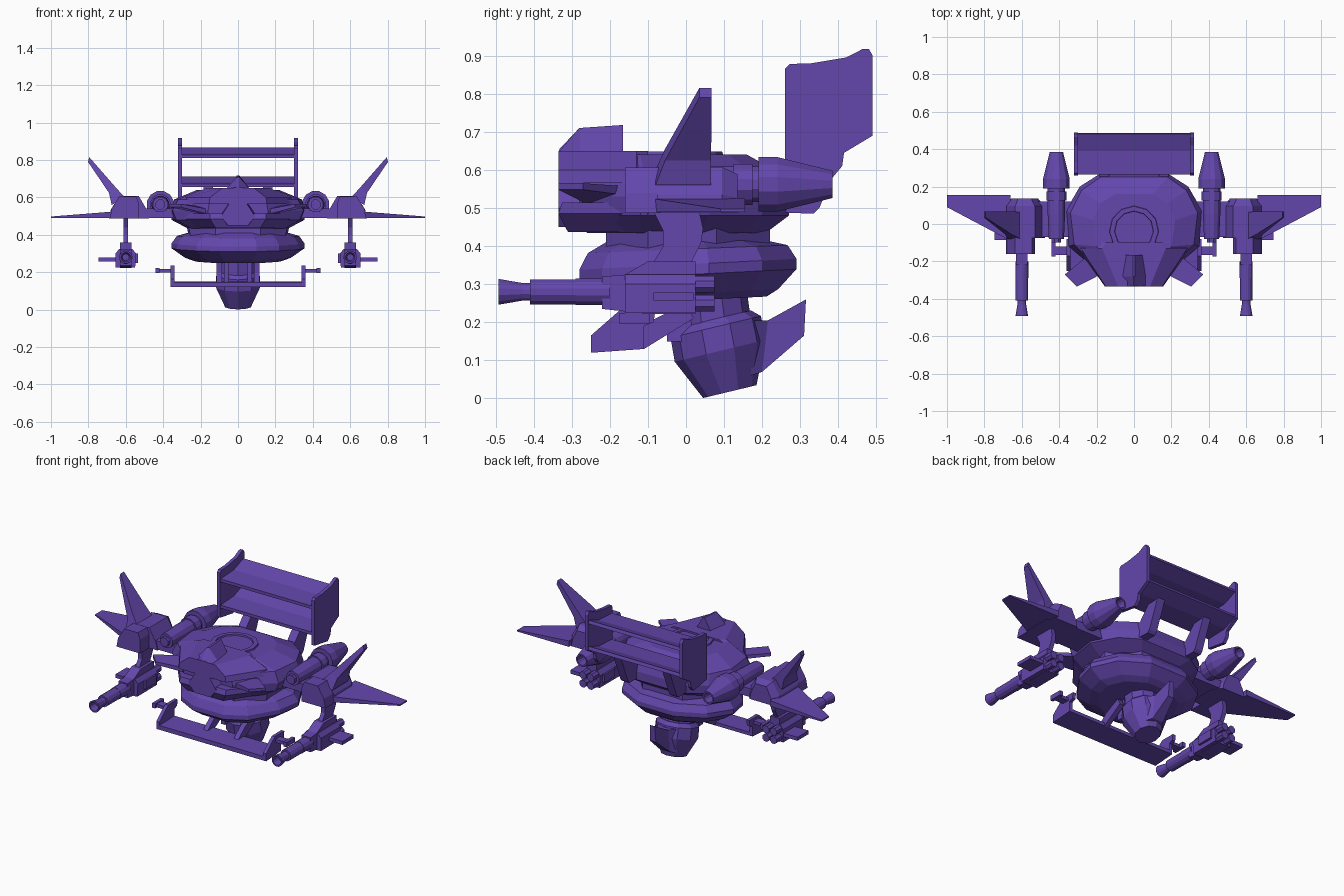
import bpy, bmesh, math
from mathutils import Vector

purple = bpy.data.materials.new("purple paint")
purple.diffuse_color = (0.125, 0.062, 0.41, 1)


def loft(name, rings, mirror=False):
    """Skin a list of equal-length rings and cap both ends."""
    bm = bmesh.new()
    for s in ((1, -1) if mirror else (1,)):
        vs = [[bm.verts.new((s * p[0], p[1], p[2])) for p in r] for r in rings]
        n = len(rings[0])
        for a, b in zip(vs, vs[1:]):
            for i in range(n):
                j = (i + 1) % n
                bm.faces.new((a[i], a[j], b[j], b[i]))
        bm.faces.new(vs[0])
        bm.faces.new(vs[-1])
    bmesh.ops.recalc_face_normals(bm, faces=bm.faces[:])
    me = bpy.data.meshes.new(name)
    bm.to_mesh(me)
    bm.free()
    me.materials.append(purple)
    ob = bpy.data.objects.new(name, me)
    bpy.context.collection.objects.link(ob)
    return ob


def side_plate(name, yz, x0, x1, mirror=False):
    return loft(name, [[(x, y, z) for y, z in yz] for x in (x0, x1)], mirror)


def box(name, x, y, z, mirror=False):
    yz = [(y[0], z[0]), (y[1], z[0]), (y[1], z[1]), (y[0], z[1])]
    return side_plate(name, yz, x[0], x[1], mirror)


def tube(name, cx, cz, yr, n=12, mirror=True):
    """Turned part along y from (y, radius) pairs."""
    def ring(y, r):
        return [(cx + r * math.cos(math.tau * (i + .5) / n), y,
                 cz + r * math.sin(math.tau * (i + .5) / n)) for i in range(n)]
    return loft(name, [ring(*p) for p in yr], mirror)


def outline(half, z, tilt=0.0):
    """Symmetric plan outline from its right half, front to rear."""
    full = half + [(-x, y) for x, y in reversed(half)]
    return [(x, y, z + tilt * y) for x, y in full]


# --- Upper hull, wide facets stepping in at the top ---
loft("upper_hull", [
    outline([(.13, -.26), (.25, -.12), (.27, .04), (.22, .15), (.12, .21)], .435),
    outline([(.16, -.28), (.33, -.12), (.355, .06), (.28, .20), (.17, .27)], .48),
    outline([(.16, -.28), (.35, -.12), (.365, .07), (.29, .20), (.18, .27)], .53),
    outline([(.15, -.28), (.32, -.11), (.34, .06), (.28, .18), (.18, .25)], .59),
    outline([(.12, -.24), (.20, -.12), (.22, .02), (.18, .11), (.10, .16)], .64)])
# Brow, jaw and nose frame the recessed mouth
loft("brow", [
    outline([(.155, -.335), (.30, -.13), (.27, -.10)], .565),
    outline([(.15, -.335), (.285, -.13), (.25, -.10)], .60),
    outline([(.085, -.335), (.17, -.13), (.15, -.10)], .65)])
loft("jaw", [
    outline([(.12, -.31), (.24, -.13), (.22, -.08)], .437),
    outline([(.15, -.335), (.335, -.10), (.30, -.05)], .485),
    outline([(.15, -.325), (.335, -.10), (.30, -.05)], .515)])
loft("nose", [[(x * s, y, z) for x, z in
     [(-.06, .45), (.06, .45), (.10, .50), (.05, .57), (-.05, .57), (-.10, .50)]]
     for y, s in ((-.20, 1.1), (-.335, .9))])
loft("crest", [
    [(-.065, -.335, .645), (.065, -.335, .645), (.005, -.332, .655), (-.005, -.332, .655)],
    [(-.065, -.28, .645), (.065, -.28, .645), (.006, -.28, .71), (-.006, -.28, .71)],
    [(-.05, -.165, .64), (.05, -.165, .64), (.006, -.165, .718), (-.006, -.165, .718)]])
# Cheek blades splay out beside the mouth
loft("cheek_blade", [
    [(.12, -.24, .50), (.20, -.13, .53), (.20, -.13, .555), (.12, -.24, .53)],
    [(.305, -.335, .548), (.37, -.27, .548), (.37, -.27, .565), (.305, -.335, .565)]], True)

# Raised hatch ring on top, open toward the front
hatch_in, hatch_out = [], []
a0, a1 = -math.pi / 2 + .45, 1.5 * math.pi - .45
hatch = []
for i in range(11):
    a = a0 + (a1 - a0) * i / 10
    c, s = math.cos(a), math.sin(a)
    hatch.append([(r * c, r * s - .035, z) for r, z in
                  ((.10, .63), (.135, .63), (.13, .648), (.105, .648))])
loft("hatch_ring", hatch)

# --- Waist and lower saucer ---
loft("waist", [
    outline([(.12, -.21), (.25, -.10), (.26, .08), (.13, .22)], .37),
    outline([(.12, -.21), (.27, -.10), (.28, .08), (.13, .22)], .48)])
saucer = [(.10, -.28), (.22, -.22), (.325, -.07), (.355, .06), (.28, .20), (.12, .29)]
loft("lower_saucer", [
    outline([(x * s, y * s + o) for x, y in saucer], z, t) for s, o, z, t in
    ((.66, .02, .257, .05), (.80, .01, .275, .05), (1, 0, .325, .05),
     (1, 0, .352, .05), (.92, 0, .392, .04), (.72, 0, .415, 0))])

# --- Tilted turret below ---
def tilted_ring(y, z, r, n=10):
    t = math.radians(13.5)
    out = []
    for i in range(n):
        a = math.tau * (i + .5) / n
        d = r * math.sin(a)
        out.append((r * math.cos(a), y + d * math.cos(t), z + d * math.sin(t)))
    return out

loft("turret_neck", [tilted_ring(.075, .17, .10), tilted_ring(.06, .29, .098)])
loft("turret_bulb", [tilted_ring(.115, .018, .072), tilted_ring(.09, .125, .123),
                     tilted_ring(.078, .188, .122), tilted_ring(.073, .208, .10)])
box("neck_rib", (.05, .075), (-.05, .02), (.15, .27), True)
# Tail spike narrows toward its raised tip
loft("turret_tail", [
    [(-.06, .17, .06), (.06, .17, .06), (.06, .18, .205), (-.06, .18, .205)],
    [(-.035, .20, .07), (.035, .20, .07), (.035, .215, .205), (-.035, .215, .205)],
    [(-.02, .31, .165), (.02, .31, .165), (.015, .315, .26), (-.015, .315, .26)]])

# --- Front bumper ---
side_plate("bumper_blade", [(-.25, .12), (-.11, .13), (-.11, .15), (-.25, .145)], -.36, .36)
side_plate("bumper_end", [(-.25, .12), (-.25, .165), (-.17, .235), (-.08, .235),
                          (-.085, .20), (-.11, .19), (-.11, .13)], .34, .36, True)
box("bumper_peg", (.355, .435), (-.165, -.12), (.20, .218), True)
box("bumper_peg_tip", (.42, .44), (-.175, -.095), (.196, .224), True)
side_plate("bumper_strut", [(-.17, .14), (-.11, .13), (.02, .21), (.0, .25), (-.10, .20)],
           .085, .115, True)

# --- Rear spoiler ---
side_plate("spoiler_end_plate", [
    (.26, .60), (.26, .865), (.272, .878), (.33, .88), (.42, .895), (.465, .918),
    (.48, .918), (.49, .90), (.49, .69), (.415, .645), (.41, .61), (.385, .58)],
    .30, .32, True)
for name, z in (("upper_spoiler_blade", .81), ("lower_spoiler_blade", .655)):
    side_plate(name, [(.265, z), (.40, z + .005), (.487, z + .04), (.48, z + .058),
                      (.39, z + .025), (.265, z + .018)], -.305, .305)
loft("spoiler_strut", [[(x, y, z) for y, z in
     [(.17, .56), (.20, .49), (.335, .485), (.35, .50), (.42, .67), (.35, .67), (.27, .58)]]
     for x in (.135, .185)], True)

# --- Thrusters beside the hull ---
tube("thruster", .415, .562, [(-.08, .042), (.05, .048), (.19, .048), (.19, .074),
     (.24, .074), (.385, .037), (.385, .028), (.33, .022)])
tube("thruster_collar", .415, .562, [(.125, .056), (.175, .056)])
tube("thruster_intake", .415, .562, [(-.10, .028), (-.06, .028)], 8)
box("thruster_mount", (.28, .54), (-.07, .12), (.49, .54), True)

# --- Wing pods ---
def pod_ring(y, s, k=1.0):
    prof = [(.475, .487), (.69, .487), (.68, .535), (.635, .607), (.53, .607), (.485, .53)]
    return [(.59 + (x - .59) * s, y, .487 + (z - .487) * k) for x, z in prof]

loft("wing_pod", [pod_ring(-.075, 1), pod_ring(.095, 1), pod_ring(.135, .68, .85)], True)
loft("pod_nose", [[(x, y, z) for x, z in
     [(.53, .487), (.685, .487), (.675, .54), (.635, .606), (.545, .606), (.53, .57)]]
     for y in (-.16, -.07)], True)
# Flat wing, thin at the tip
loft("flat_wing", [
    [(.66, -.09, .49), (.66, .155, .49), (.66, .155, .525), (.66, -.09, .525)],
    [(1.0, .09, .49), (1.0, .155, .49), (1.0, .155, .498), (1.0, .09, .498)]], True)
# Upright fin leaning outward
loft("upright_fin", [
    [(.605, -.08, .60), (.675, -.08, .56), (.675, .065, .56), (.605, .065, .60)],
    [(.655, -.055, .655), (.69, -.055, .625), (.69, .066, .625), (.655, .066, .655)],
    [(.795, .035, .815), (.802, .035, .79), (.802, .067, .79), (.795, .067, .815)]], True)

# --- Hanging guns ---
side_plate("gun_hanger", [(-.085, .49), (.035, .49), (.045, .445), (.04, .41), (.015, .36),
                          (-.09, .35), (-.06, .40), (-.06, .44)], .587, .613, True)
loft("gun_body", [[(x, y, z) for x, z in
     [(.55, .225), (.655, .225), (.655, .30), (.635, .325), (.565, .325), (.545, .30)]]
     for y in (-.16, .025)], True)
side_plate("gun_receiver", [(-.22, .235), (-.10, .222), (.025, .222), (.025, .36),
                            (-.10, .36), (-.16, .325), (-.22, .32)], .57, .63, True)
tube("gun_barrel", .60, .28, [(-.20, .036), (-.29, .036), (-.29, .034), (-.41, .034),
     (-.41, .024), (-.43, .024), (-.492, .035), (-.492, .026), (-.45, .018)])
for x in (.575, .625):
    for z in (.25, .30):
        tube("gun_exhaust", x, z, [(.015, .023), (.075, .023)], 8)
box("gun_side_plate", (.64, .745), (-.085, .02), (.257, .278), True)
box("gun_inner_plate", (.535, .56), (-.10, .0), (.25, .30), True)
